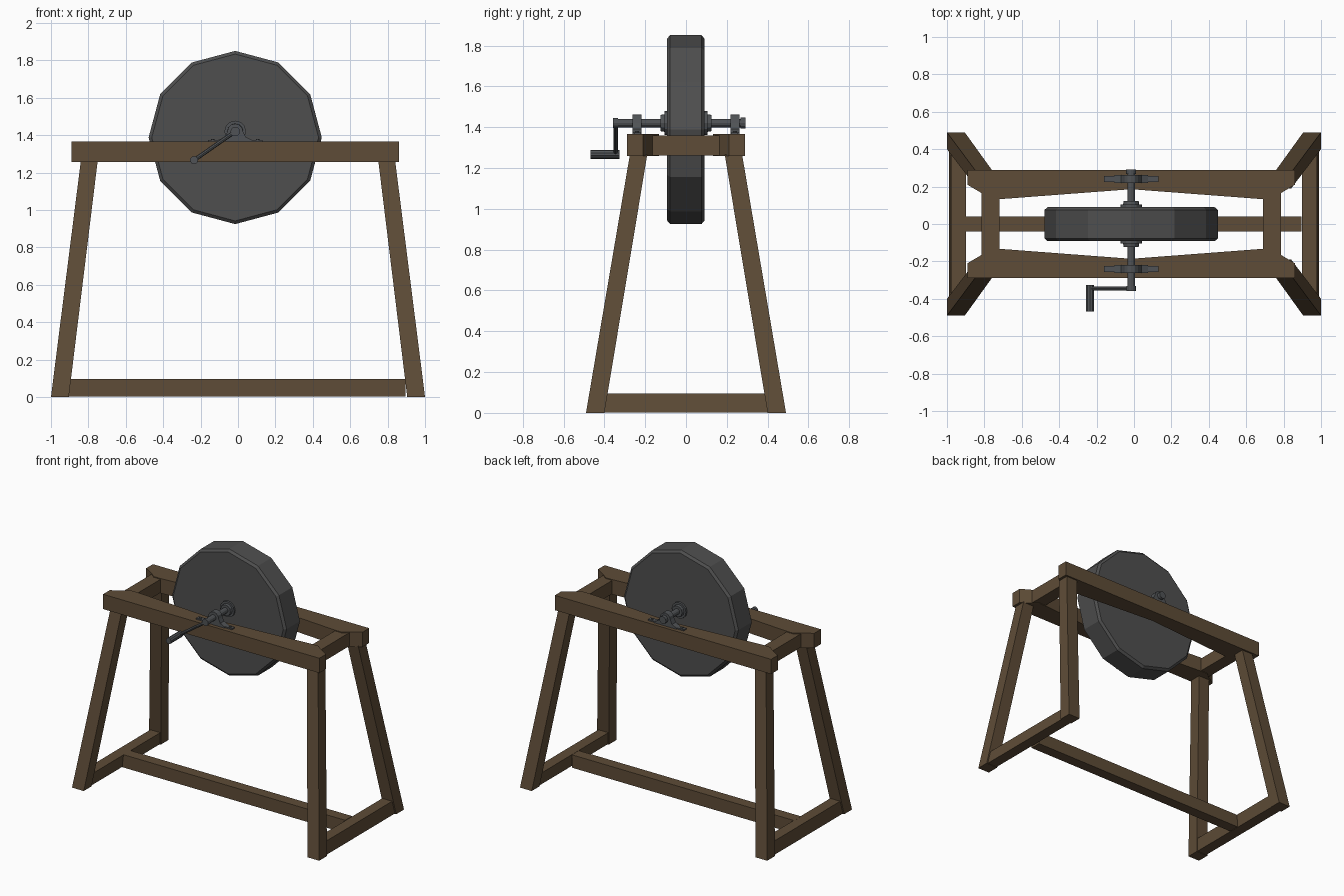
import bpy, bmesh, math
from mathutils import Vector

if "Cube" in bpy.data.objects:
    bpy.data.objects.remove(bpy.data.objects["Cube"])

CX = -0.015          # centre line of wheel and top frame
AX = 1.42            # axle height


def material(name, col):
    m = bpy.data.materials.new(name)
    m.diffuse_color = (*col, 1)
    m.use_nodes = True
    m.node_tree.nodes["Principled BSDF"].inputs["Base Color"].default_value = m.diffuse_color
    return m


WOOD = material("brown wood", (0.112, 0.072, 0.038))
STONE = material("grey stone", (0.078, 0.078, 0.078))
METAL = material("dark metal", (0.080, 0.086, 0.092))


def finish(name, bm, mat):
    bmesh.ops.recalc_face_normals(bm, faces=bm.faces)
    me = bpy.data.meshes.new(name)
    bm.to_mesh(me)
    bm.free()
    me.materials.append(mat)
    ob = bpy.data.objects.new(name, me)
    bpy.context.collection.objects.link(ob)
    return ob


def loft(name, rings, mat):
    """Skin a list of equal-length point rings and cap both ends."""
    bm = bmesh.new()
    vs = [[bm.verts.new(p) for p in r] for r in rings]
    n = len(rings[0])
    for a, b in zip(vs, vs[1:]):
        for i in range(n):
            j = (i + 1) % n
            bm.faces.new((a[i], a[j], b[j], b[i]))
    bm.faces.new(vs[0])
    bm.faces.new(vs[-1])
    return finish(name, bm, mat)


def rect(x0, x1, y0, y1, z):
    return [(x0, y0, z), (x1, y0, z), (x1, y1, z), (x0, y1, z)]


def box(name, x0, x1, y0, y1, z0, z1, mat):
    return loft(name, [rect(x0, x1, y0, y1, z0), rect(x0, x1, y0, y1, z1)], mat)


def turned(name, profile, x, z, n, mat):
    """Round part along y from (y, radius) pairs, with a corner at the top."""
    return loft(name, [[(x + r * math.sin(i * math.tau / n), y, z + r * math.cos(i * math.tau / n))
                        for i in range(n)] for y, r in profile], mat)


def rod(name, p, q, r, n, mat):
    p, q = Vector(p), Vector(q)
    rot = (q - p).to_track_quat('Z', 'Y')
    ring = [rot @ Vector((r * math.cos(i * math.tau / n), r * math.sin(i * math.tau / n), 0)) for i in range(n)]
    return loft(name, [[p + v for v in ring], [q + v for v in ring]], mat)


# Splayed legs and sloping end stretchers
for sx, side in ((-1, "left"), (1, "right")):
    for sy, end in ((-1, "front"), (1, "back")):
        loft(f"{end}_{side}_leg", [
            rect(sx * 1.0, sx * 0.905, sy * 0.49, sy * 0.40, 0),
            rect(sx * 0.84, sx * 0.75, sy * 0.275, sy * 0.19, 1.265)], WOOD)
    loft(f"{side}_end_stretcher", [
        rect(sx * 0.99, sx * 0.91, -0.42, 0.42, 0.003),
        rect(sx * 0.978, sx * 0.898, -0.42, 0.42, 0.095)], WOOD)
    # Cross beam of the top frame
    xs = sorted((CX + sx * 0.705, CX + sx * 0.80))
    box(f"{side}_cross_beam", *xs, -0.18, 0.18, 1.262, 1.36, WOOD)
box("long_stretcher", -0.905, 0.895, -0.04, 0.04, 0.002, 0.096, WOOD)

# Top rails: thick near the cross beams, hollowed towards the wheel
half = [(0.875, 0.21), (0.80, 0.165), (0.76, 0.133), (0.70, 0.133)]
for s, end in ((-1, "front"), (1, "back")):
    inner = [(CX + x, s * y) for x, y in half] + [(CX, s * 0.186)] + [(CX - x, s * y) for x, y in reversed(half)]
    outline = [(CX - 0.875, s * 0.288), (CX + 0.875, s * 0.288)] + inner
    loft(f"{end}_rail", [[(x, y, z) for x, y in outline] for z in (1.258, 1.366)], WOOD)

# Grinding wheel, twelve sided with bevelled rims
turned("grinding_wheel", [(-0.092, 0.446), (-0.078, 0.463), (0.076, 0.463), (0.090, 0.446)],
       CX, 1.388, 12, STONE)

# Axle and stepped hub flanges
turned("axle", [(-0.345, 0.021), (0.272, 0.021)], CX, AX, 12, METAL)
turned("axle_end_cap", [(0.268, 0.027), (0.292, 0.027)], CX, AX, 12, METAL)
for s, end in ((-1, "front"), (1, "back")):
    turned(f"{end}_hub", [(s * 0.085, 0.058), (s * 0.105, 0.058), (s * 0.105, 0.043),
                          (s * 0.124, 0.040)], CX, AX, 12, METAL)

    # Bearing strap: feet on the rail, shoulders and an arch over the axle
    y0, y1 = s * 0.218, s * 0.262
    right = [(0.09, 1.363), (0.09, 1.375), (0.055, 1.392)]
    arch = [(0.042 * math.cos(a), AX + 0.042 * math.sin(a)) for a in
            [math.radians(d) for d in range(0, 181, 30)]]
    prof = right + arch + [(-x, z) for x, z in reversed(right)]
    loft(f"{end}_bearing", [[(CX + x, y, z) for x, z in prof] for y in (y0, y1)], METAL)
    for k, side in ((-1, "left"), (1, "right")):
        xs = sorted((CX + k * 0.085, CX + k * 0.145))
        ys = sorted((s * 0.224, s * 0.256))
        box(f"{end}_{side}_bearing_foot", *xs, *ys, 1.363, 1.375, METAL)
        x = CX + k * 0.12
        rod(f"{end}_{side}_bolt", (x, s * 0.24, 1.37), (x, s * 0.24, 1.381), 0.010, 6, METAL)

# Crank arm and handle
turned("crank_boss", [(-0.358, 0.025), (-0.332, 0.025)], CX, AX, 12, METAL)
rod("crank_arm", (CX, -0.345, AX), (-0.235, -0.345, 1.267), 0.011, 8, METAL)
turned("crank_handle", [(-0.467, 0.022), (-0.325, 0.022)], -0.235, 1.267, 10, METAL)
